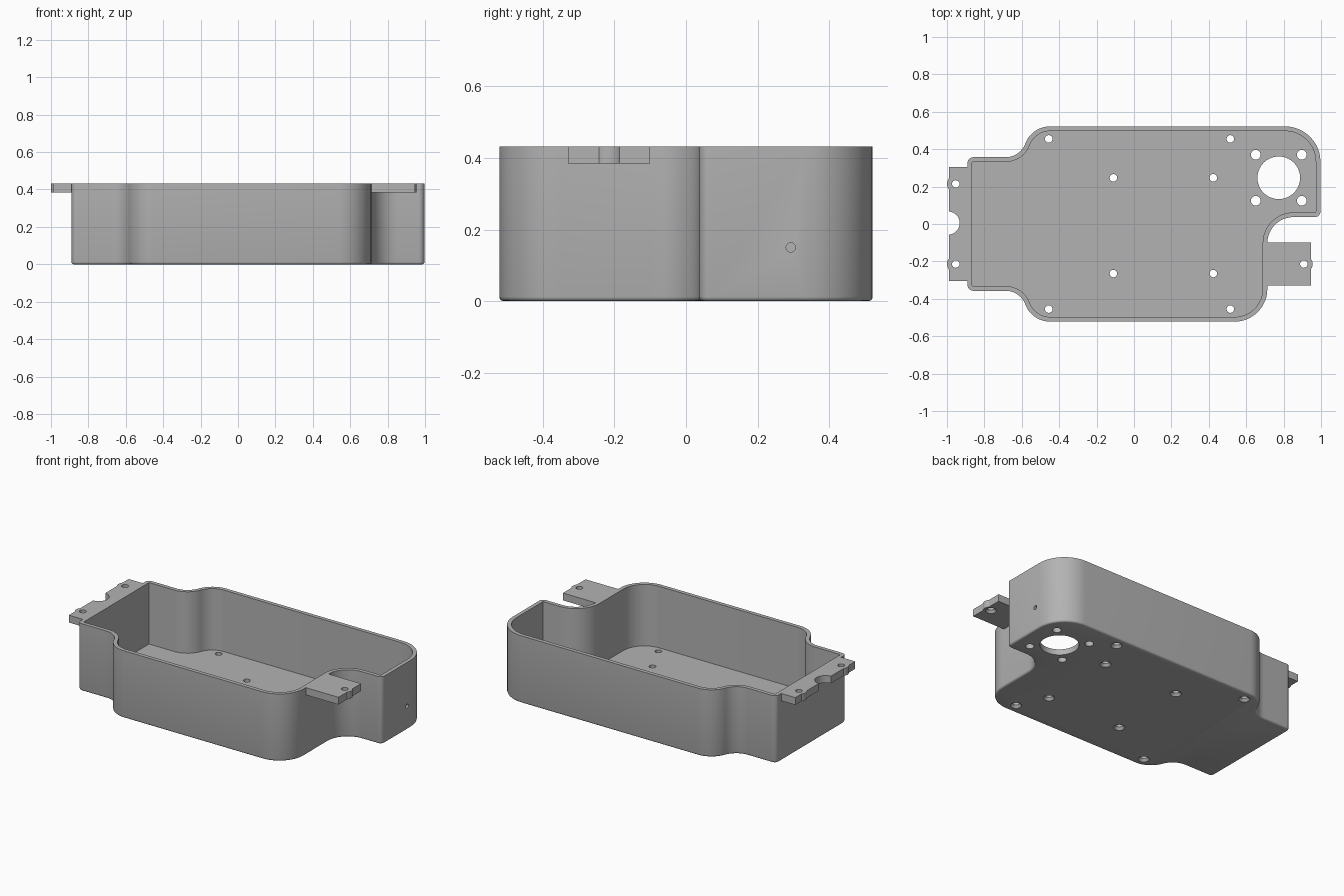
import bpy, bmesh, math
from mathutils import Vector

if "Cube" in bpy.data.objects:
    bpy.data.objects.remove(bpy.data.objects["Cube"], do_unlink=True)

HEIGHT, FLOOR, WALL, TAB_Z, FILLET = 0.432, 0.037, 0.025, 0.385, 0.012

grey = bpy.data.materials.new("plain grey")
grey.use_nodes = True
colour = (0.45, 0.45, 0.45, 1)
grey.diffuse_color = colour
grey.node_tree.nodes["Principled BSDF"].inputs["Base Color"].default_value = colour


def rounded(corners, steps=12):
    """Closed outline with an arc of the given radius at each corner."""
    pts = []
    for i, (x, y, r) in enumerate(corners):
        p = Vector((x, y))
        a = (Vector(corners[i - 1][:2]) - p).normalized()
        b = (Vector(corners[(i + 1) % len(corners)][:2]) - p).normalized()
        half = math.acos(a.dot(b)) / 2
        centre = p + (a + b).normalized() * (r / math.sin(half))
        start = p + a * (r / math.tan(half)) - centre
        end = p + b * (r / math.tan(half)) - centre
        sweep = math.atan2(start.x * end.y - start.y * end.x, start.dot(end))
        for k in range(steps + 1):
            c, s = math.cos(sweep * k / steps), math.sin(sweep * k / steps)
            pts.append(centre + Vector((start.x * c - start.y * s, start.x * s + start.y * c)))
    return pts


def inset(pts, d):
    """Move a counter-clockwise outline inward by d."""
    out = []
    for i, p in enumerate(pts):
        a = (p - pts[i - 1]).normalized()
        b = (pts[(i + 1) % len(pts)] - p).normalized()
        na, nb = Vector((-a.y, a.x)), Vector((-b.y, b.x))
        out.append(p + (na + nb) * (d / (1 + na.dot(nb))))
    return out


def circle(x, y, r, sides=32):
    angles = [math.tau * k / sides for k in range(sides)]
    return [(x + r * math.cos(a), y + r * math.sin(a)) for a in angles]


def loft(name, layers):
    """Closed solid through counter-clockwise outlines, given as (outline, z) upward."""
    bm = bmesh.new()
    rings = [[bm.verts.new((p[0], p[1], z)) for p in pts] for pts, z in layers]
    bm.faces.new(rings[0][::-1])
    bm.faces.new(rings[-1])
    for low, high in zip(rings, rings[1:]):
        for i in range(len(low)):
            bm.faces.new((low[i - 1], low[i], high[i], high[i - 1]))
    mesh = bpy.data.meshes.new(name)
    bm.to_mesh(mesh)
    bm.free()
    mesh.materials.append(grey)
    obj = bpy.data.objects.new(name, mesh)
    bpy.context.collection.objects.link(obj)
    return obj


def prism(name, pts, z0, z1):
    return loft(name, [(pts, z0), (pts, z1)])


def block(name, x0, x1, y0, y1, z0, z1):
    return prism(name, [(x0, y0), (x1, y0), (x1, y1), (x0, y1)], z0, z1)


def combine(target, tool, operation):
    tool.hide_render = True
    mod = target.modifiers.new("combine", 'BOOLEAN')
    mod.operation, mod.solver, mod.object = operation, 'EXACT', tool
    bpy.context.view_layer.objects.active = target
    bpy.ops.object.modifier_apply(modifier=mod.name)
    bpy.data.objects.remove(tool, do_unlink=True)


def cut(target, tool):
    combine(target, tool, 'DIFFERENCE')


def screw_hole(target, x, y, z, top):
    """Round hole countersunk from below."""
    wide, narrow = circle(x, y, 0.033), circle(x, y, 0.02)
    cut(target, loft("screw_hole", [(wide, z - 0.05), (wide, z), (narrow, z + 0.016), (narrow, top)]))


# Tray shell: outer outline, counter-clockwise from the front left end
outline = rounded([
    (-0.89, -0.357, 0.03), (-0.61, -0.357, 0.112), (-0.545, -0.522, 0.142),
    (0.713, -0.522, 0.175), (0.713, 0.037, 0.14), (0.997, 0.037, 0.03),
    (0.997, 0.522, 0.19), (-0.545, 0.522, 0.142), (-0.61, 0.357, 0.112),
    (-0.89, 0.357, 0.03)])
layers = []
for k in range(4):
    a = math.pi / 2 * k / 3
    layers.append((inset(outline, FILLET * (1 - math.sin(a))), FILLET * (1 - math.cos(a))))
tray = loft("tray", layers + [(outline, HEIGHT)])

# Mounting tabs, with small bosses around their screw holes
SCREW_Y = 0.214
end_tab = block("end_tab", -0.99, -0.878, -0.304, 0.304, TAB_Z, HEIGHT)
for y in (-SCREW_Y, SCREW_Y):
    combine(end_tab, prism("boss", circle(-0.953, y, 0.047), TAB_Z, HEIGHT), 'UNION')
cut(end_tab, prism("notch", circle(-0.994, 0.005, 0.062), 0.3, 0.5))
side_tab = block("side_tab", 0.7, 0.945, -0.33, -0.1, TAB_Z, HEIGHT)
combine(side_tab, prism("boss", circle(0.908, -SCREW_Y, 0.047), TAB_Z, HEIGHT), 'UNION')
for tab in (end_tab, side_tab):
    combine(tray, tab, 'UNION')

# Hollow interior
cut(tray, prism("cavity", inset(outline, WALL), FLOOR, 0.6))

# Tab screw holes
for x, y in ((-0.953, -SCREW_Y), (-0.953, SCREW_Y), (0.908, -SCREW_Y)):
    screw_hole(tray, x, y, TAB_Z, 0.6)

# Floor screw holes
for xs, ys in (((-0.456, 0.515), (-0.455, 0.455)), ((-0.11, 0.424), (-0.265, 0.247))):
    for x in xs:
        for y in ys:
            screw_hole(tray, x, y, 0, 0.1)

# Large round opening with four bolt holes
OX, OY = 0.774, 0.247
cut(tray, prism("opening", circle(OX, OY, 0.114, 64), -0.1, 0.1))
for sx in (-1, 1):
    for sy in (-1, 1):
        cut(tray, prism("bolt_hole", circle(OX + sx * 0.123, OY + sy * 0.123, 0.026), -0.1, 0.1))

# Small hole through the side wall
pin = prism("pin_hole", circle(0, 0, 0.013, 24), -0.06, 0.06)
pin.rotation_euler = (0, math.pi / 2, 0)
pin.location = (0.985, 0.293, 0.15)
bpy.context.view_layer.update()
cut(tray, pin)

# Smooth curved walls, sharp rims
bpy.ops.object.select_all(action='DESELECT')
tray.select_set(True)
bpy.context.view_layer.objects.active = tray
bpy.ops.object.shade_smooth_by_angle(angle=math.radians(32))
